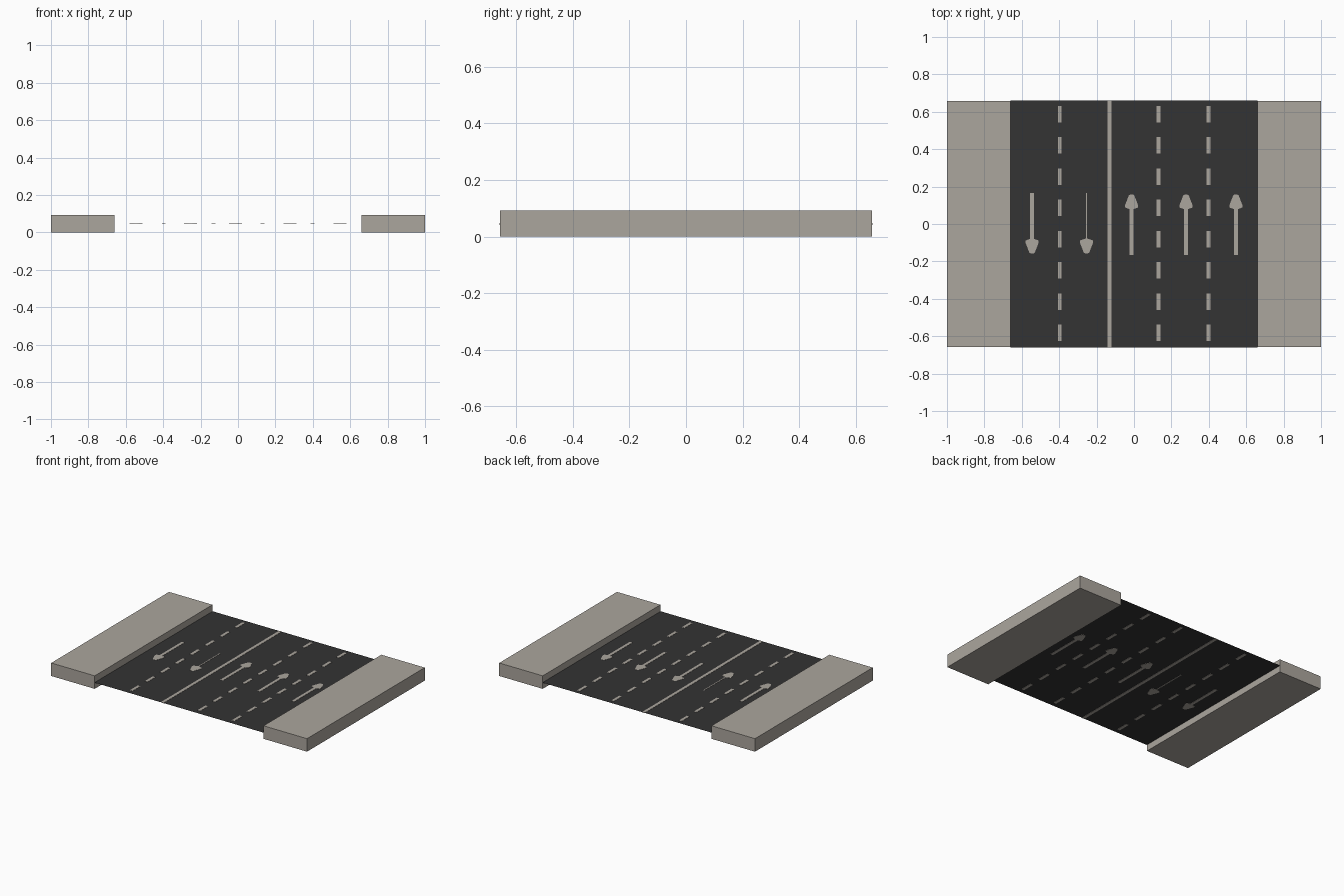
import bpy, bmesh

cube = bpy.data.objects.get("Cube")
if cube:
    bpy.data.objects.remove(cube, do_unlink=True)

ROAD_Z = 0.045
HALF = 0.66
PAINT = 0.0015   # half thickness of the painted plates


def material(name, rgb):
    m = bpy.data.materials.new(name)
    m.use_nodes = True
    m.diffuse_color = (*rgb, 1)
    bsdf = m.node_tree.nodes["Principled BSDF"]
    bsdf.inputs["Base Color"].default_value = (*rgb, 1)
    bsdf.inputs["Roughness"].default_value = 0.9
    return m


concrete = material("concrete", (0.41, 0.38, 0.34))
asphalt = material("asphalt", (0.033, 0.033, 0.033))
paint = material("road_paint", (0.41, 0.38, 0.34))


def prism(name, outlines, z0, z1, mat):
    """Extrude flat outlines from z0 to z1 as one object."""
    bm = bmesh.new()
    for pts in outlines:
        face = bm.faces.new([bm.verts.new((x, y, z0)) for x, y in pts])
        if z1 > z0:
            ext = bmesh.ops.extrude_face_region(bm, geom=[face], use_keep_orig=True)
            verts = [v for v in ext["geom"] if isinstance(v, bmesh.types.BMVert)]
            bmesh.ops.translate(bm, verts=verts, vec=(0, 0, z1 - z0))
            bmesh.ops.recalc_face_normals(bm, faces=bm.faces)
    mesh = bpy.data.meshes.new(name)
    bm.to_mesh(mesh)
    bm.free()
    mesh.materials.append(mat)
    obj = bpy.data.objects.new(name, mesh)
    bpy.context.collection.objects.link(obj)
    return obj


def rect(x, y, w, h):
    return [(x + sx * w / 2, y + sy * h / 2)
            for sx, sy in ((-1, -1), (1, -1), (1, 1), (-1, 1))]


def painted(name, outlines):
    return prism(name, outlines, ROAD_Z - PAINT, ROAD_Z + PAINT, paint)


def arrow(x, direction, shaft):
    """Lane arrow: slim shaft and a blunt head, pointing along +y or -y."""
    half = [(shaft / 2, -0.165), (shaft / 2, 0.078), (0.012, 0.08),
            (0.034, 0.088), (0.034, 0.103), (0.015, 0.152), (0.007, 0.158)]
    pts = half + [(-px, py) for px, py in reversed(half)]
    pts = [(x + px * direction, py * direction) for px, py in pts]
    return pts


# Raised pavements on both sides
for side, s in (("left", 1), ("right", -1)):
    prism(side + "_pavement", [rect(s * (1 + HALF) / 2, 0, 1 - HALF, 2 * HALF - 0.005)],
          0, 0.092, concrete)

# Carriageway sheet
prism("road_surface", [rect(0, 0, 2 * HALF, 2 * HALF)], ROAD_Z, ROAD_Z, asphalt)

# Solid centre divider and dashed lane lines
painted("centre_line", [rect(-0.13, 0, 0.022, 2 * HALF)])
for i, x in enumerate((-0.397, 0.132, 0.399)):
    painted(f"lane_dashes_{i + 1}",
            [rect(x, 0.587 - 0.167 * k, 0.021, 0.088) for k in range(8)])

# Direction arrows, two towards the front and three towards the back
lanes = ((-0.545, -1, 0.021), (-0.254, -1, 0.007),
         (-0.013, 1, 0.021), (0.278, 1, 0.021), (0.545, 1, 0.021))
for i, (x, direction, shaft) in enumerate(lanes):
    painted(f"lane_arrow_{i + 1}", [arrow(x, direction, shaft)])
